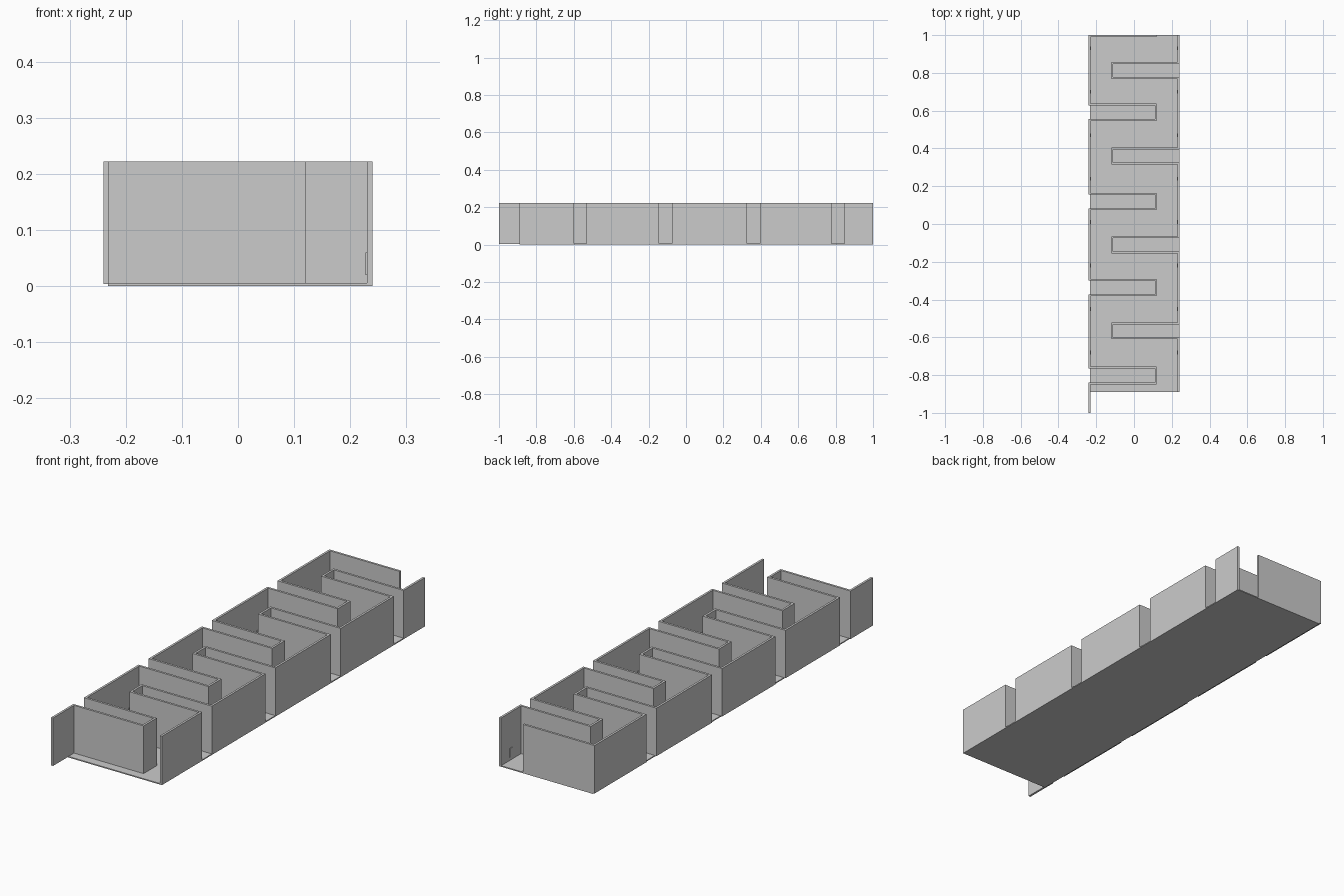
import bpy, bmesh
from mathutils import Vector

if "Cube" in bpy.data.objects:
    bpy.data.objects.remove(bpy.data.objects["Cube"])

T = 0.01              # wall thickness
Z0, Z1 = 0.004, 0.222  # wall bottom and top


def finish(name, bm):
    bmesh.ops.recalc_face_normals(bm, faces=bm.faces)
    me = bpy.data.meshes.new(name)
    bm.to_mesh(me)
    bm.free()
    ob = bpy.data.objects.new(name, me)
    bpy.context.collection.objects.link(ob)
    return ob


def box(name, x0, x1, y0, y1, z0, z1):
    bm = bmesh.new()
    bmesh.ops.create_cube(bm, size=1)
    for v in bm.verts:
        v.co = Vector(((x0 + x1) / 2 + v.co.x * (x1 - x0),
                       (y0 + y1) / 2 + v.co.y * (y1 - y0),
                       (z0 + z1) / 2 + v.co.z * (z1 - z0)))
    return finish(name, bm)


def ribbon(name, path):
    """Upright wall of even thickness along a plan path with mitred corners."""
    pts = [Vector(p) for p in path]
    dirs = [(b - a).normalized() for a, b in zip(pts, pts[1:])]
    bm = bmesh.new()
    rings = []
    for i, p in enumerate(pts):
        a, b = dirs[max(i - 1, 0)], dirs[min(i, len(dirs) - 1)]
        na, nb = Vector((-a.y, a.x)), Vector((-b.y, b.x))
        off = na if i in (0, len(pts) - 1) else (na + nb) / (1 + na.dot(nb))
        l, r = p + off * T / 2, p - off * T / 2
        rings.append([bm.verts.new((q.x, q.y, z)) for q, z in
                      ((l, Z0), (r, Z0), (r, Z1), (l, Z1))])
    for r, s in zip(rings, rings[1:]):
        for k in range(4):
            m = (k + 1) % 4
            bm.faces.new((r[k], r[m], s[m], s[k]))
    bm.faces.new(rings[0])
    bm.faces.new(rings[-1])
    return finish(name, bm)


def folds(side, slots):
    """Plan points of U-shaped slots cut inward from one side wall."""
    out = []
    for top, bottom in slots:
        out += [(side * 0.235, top), (-side * 0.115, top),
                (-side * 0.115, bottom), (side * 0.235, bottom)]
    return out


# Floor
box("floor", -0.232, 0.24, -0.89, 1.0, 0, 0.005)

# Left serpentine wall, including the back wall
left = [(0.632, 0.55), (0.16, 0.078), (-0.295, -0.377), (-0.76, -0.845)]
ribbon("left_wall", [(0.12, 0.995), (-0.235, 0.995)] + folds(-1, left) + [(-0.235, -1.0)])

# Right serpentine wall
right = [(0.852, 0.772), (0.4, 0.32), (-0.07, -0.15), (-0.526, -0.605)]
ribbon("right_wall", [(0.235, 1.0)] + folds(1, right) + [(0.235, -0.89)])

# Small plates along the inner faces of both side walls
for i in range(8):
    y = 0.93 - i * 0.23
    for side, label in ((-1, "left"), (1, "right")):
        a, b = sorted((side * 0.2275, side * 0.231))
        box(f"{label}_plate_{i + 1}", a, b, y - 0.01, y + 0.01, 0.02, 0.06)
